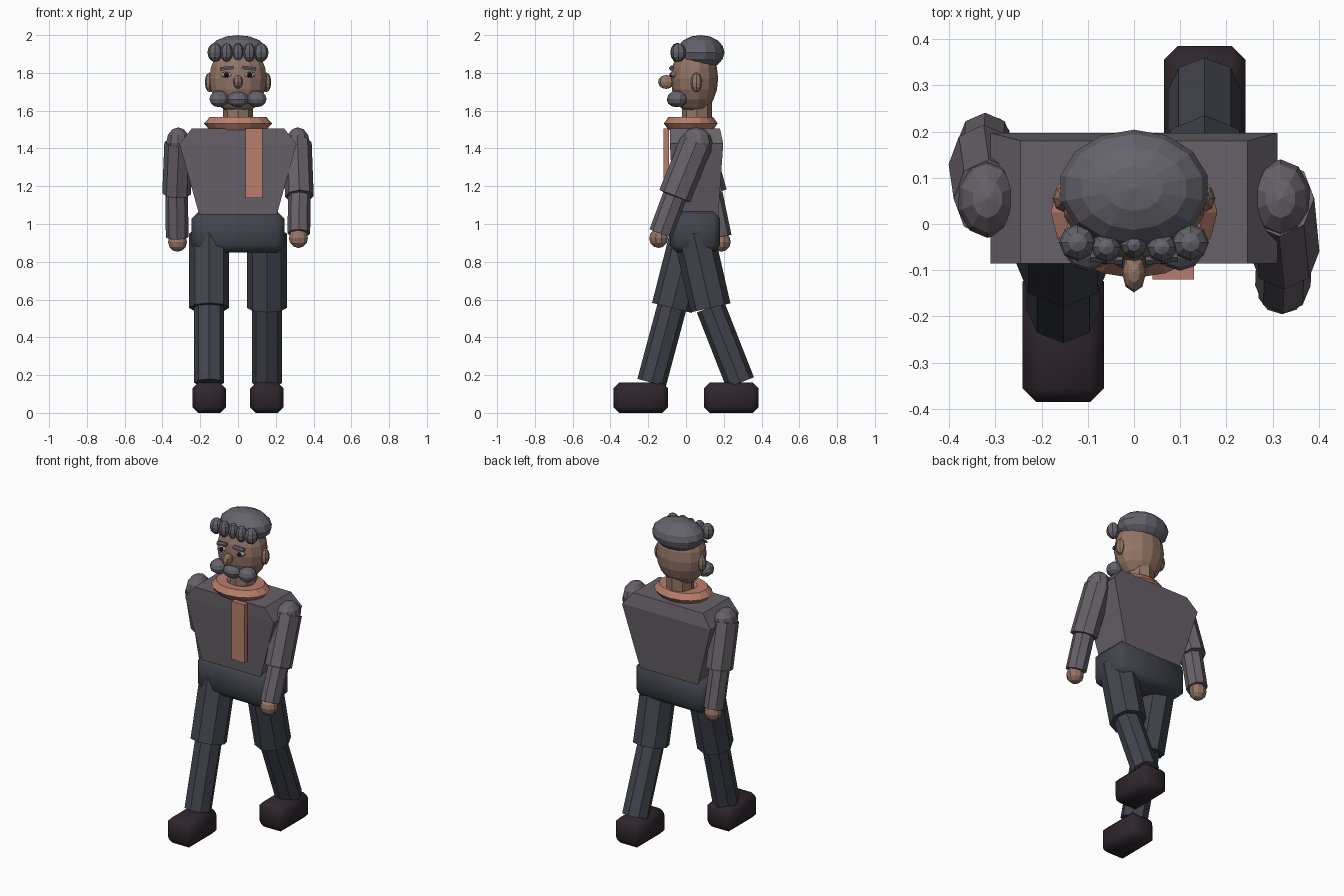
import bpy, bmesh
from mathutils import Vector, Matrix

if "Cube" in bpy.data.objects:
    bpy.data.objects.remove(bpy.data.objects["Cube"])


def material(name, rgb):
    m = bpy.data.materials.new(name)
    m.diffuse_color = (*rgb, 1)
    m.use_nodes = True
    m.node_tree.nodes["Principled BSDF"].inputs["Base Color"].default_value = m.diffuse_color
    return m


JACKET = material("jacket grey", (0.135, 0.12, 0.14))
TROUSER = material("trouser slate", (0.055, 0.058, 0.076))
SHOE = material("shoe dark", (0.028, 0.019, 0.025))
SKIN = material("skin", (0.29, 0.18, 0.13))
HAIR = material("hair grey", (0.13, 0.125, 0.15))
SCARF = material("scarf salmon", (0.48, 0.21, 0.15))
EYE = material("eye white", (0.45, 0.43, 0.42))
PUPIL = material("pupil dark", (0.015, 0.01, 0.01))


def finish(name, bm, mat):
    bmesh.ops.recalc_face_normals(bm, faces=bm.faces)
    me = bpy.data.meshes.new(name)
    bm.to_mesh(me)
    bm.free()
    me.materials.append(mat)
    ob = bpy.data.objects.new(name, me)
    bpy.context.collection.objects.link(ob)
    return ob


def ball(name, c, r, mat, seg=10, rings=6):
    bm = bmesh.new()
    bmesh.ops.create_uvsphere(bm, u_segments=seg, v_segments=rings, radius=1,
                              matrix=Matrix.Translation(c) @ Matrix.Diagonal((*r, 1)))
    return finish(name, bm, mat)


def limb(name, a, b, rx, ry, mat, sides=8):
    # Prism from a to b, keeping one cross axis along x
    a, b = Vector(a), Vector(b)
    d = (a - b).normalized()
    x = (Vector((1, 0, 0)) - d * d.x).normalized()
    y = d.cross(x)
    rot = Matrix((x, y, d)).transposed().to_4x4()
    bm = bmesh.new()
    bmesh.ops.create_cone(bm, cap_ends=True, segments=sides, radius1=1, radius2=1,
                          depth=(a - b).length,
                          matrix=Matrix.Translation((a + b) / 2) @ rot @ Matrix.Diagonal((rx, ry, 1, 1)))
    return finish(name, bm, mat)


def box(name, lo, hi, mat, bevel=0):
    lo, hi = Vector(lo), Vector(hi)
    bm = bmesh.new()
    bmesh.ops.create_cube(bm, size=1, matrix=Matrix.Translation((lo + hi) / 2)
                          @ Matrix.Diagonal((*(hi - lo), 1)))
    ob = finish(name, bm, mat)
    if bevel:
        mod = ob.modifiers.new("bevel", 'BEVEL')
        mod.width, mod.segments = bevel, 1
        ob.data.polygons.foreach_set("use_smooth", [True] * len(ob.data.polygons))
    return ob


# Torso: three stacked rectangles (z, half width, front y, back y)
bm = bmesh.new()
rows = []
for z, w, f, k in [(1.03, 0.2, -0.065, 0.17), (1.425, 0.31, -0.085, 0.197), (1.505, 0.245, -0.085, 0.18)]:
    rows.append([bm.verts.new(p) for p in ((-w, f, z), (w, f, z), (w, k, z), (-w, k, z))])
bm.faces.new(rows[0])
bm.faces.new(rows[2])
for lo, hi in zip(rows, rows[1:]):
    for i in range(4):
        j = (i + 1) % 4
        bm.faces.new((lo[i], lo[j], hi[j], hi[i]))
finish("torso", bm, JACKET)
box("hips", (-0.245, -0.085, 0.85), (0.245, 0.18, 1.065), TROUSER, 0.035)

# Legs in mid stride: hip, knee and ankle y per side
for side, s, hip, knee, ankle, toe in [("right", -1, 0.025, -0.075, -0.182, -0.385),
                                       ("left", 1, 0.04, 0.13, 0.287, 0.095)]:
    x = s * 0.153
    limb(side + "_thigh", (x, hip, 0.95), (x, knee, 0.556), 0.106, 0.108, TROUSER)
    limb(side + "_shin", (x, knee, 0.56), (x, ankle, 0.16), 0.08, 0.078, TROUSER)
    box(side + "_shoe", (x - 0.0885, toe, 0), (x + 0.0885, toe + 0.29, 0.16), SHOE, 0.03)

# Arms swinging opposite the legs
for side, s, elbow, wrist, hand in [
        ("right", -1, (0.13, 1.16), (0.178, 0.93), (0.187, 0.905)),
        ("left", 1, (-0.06, 1.147), (-0.133, 0.95), (-0.145, 0.925))]:
    ball(side + "_shoulder", (s * 0.317, 0.055, 1.43), (0.066, 0.085, 0.082), JACKET)
    limb(side + "_upper_arm", (s * 0.314, 0.055, 1.43), (s * 0.325, *elbow), 0.076, 0.088, JACKET)
    limb(side + "_forearm", (s * 0.325, *elbow), (s * 0.322, *wrist), 0.06, 0.064, JACKET)
    ball(side + "_hand", (s * 0.32, *hand), (0.053, 0.05, 0.052), SKIN)

# Neck and scarf
limb("neck", (0, 0.058, 1.68), (0, 0.058, 1.49), 0.08, 0.08, SKIN)
bm = bmesh.new()
profile = [bm.verts.new((0.115 + x, 0, z)) for x, z in
           ((0.065, 0), (0.035, 0.034), (-0.03, 0.034), (-0.06, 0), (-0.03, -0.034), (0.035, -0.034))]
edges = [bm.edges.new((profile[i], profile[(i + 1) % 6])) for i in range(6)]
bmesh.ops.spin(bm, geom=profile + edges, cent=(0, 0, 0), axis=(0, 0, 1), angle=6.2831853,
               steps=16, use_merge=True)
bmesh.ops.remove_doubles(bm, verts=bm.verts, dist=0.0005)
bmesh.ops.transform(bm, verts=bm.verts, matrix=Matrix.Translation((0, 0.025, 1.532))
                    @ Matrix.Diagonal((1, 0.79, 1, 1)))
finish("scarf_ring", bm, SCARF)
box("scarf_tail", (0.04, -0.12, 1.137), (0.13, -0.09, 1.505), SCARF)

# Head, ears and nose
ball("head", (0, 0.045, 1.77), (0.155, 0.125, 0.19), SKIN, 14, 10)
for s in (-1, 1):
    ball("ear", (s * 0.15, 0.055, 1.75), (0.026, 0.03, 0.052), SKIN, 8, 6)
ball("nose", (0, -0.105, 1.752), (0.026, 0.043, 0.037), SKIN, 8, 6)

# Eyes and brows
for s in (-1, 1):
    ball("eye", (s * 0.062, -0.064, 1.79), (0.033, 0.016, 0.015), EYE, 10, 6)
    ball("pupil", (s * 0.062, -0.076, 1.79), (0.014, 0.012, 0.013), PUPIL, 8, 6)
    limb("brow", (s * 0.024, -0.08, 1.829), (s * 0.094, -0.072, 1.821), 0.007, 0.013, HAIR, 6)

# Hair cap with a row of curls along the fringe
ball("hair_cap", (0, 0.077, 1.908), (0.163, 0.127, 0.092), HAIR, 14, 8)
for x, y, r in [(0, -0.045, 0.03), (0.06, -0.05, 0.033), (0.122, -0.04, 0.04)]:
    for s in ((-1, 1) if x else (1,)):
        ball("fringe_curl", (s * x, y, 1.908), (r, r, 0.05), HAIR, 8, 6)

# Moustache and chin beard
for s in (-1, 1):
    ball("moustache", (s * 0.1, -0.047, 1.662), (0.054, 0.054, 0.044), HAIR)
ball("beard", (0, -0.05, 1.66), (0.06, 0.052, 0.042), HAIR)
